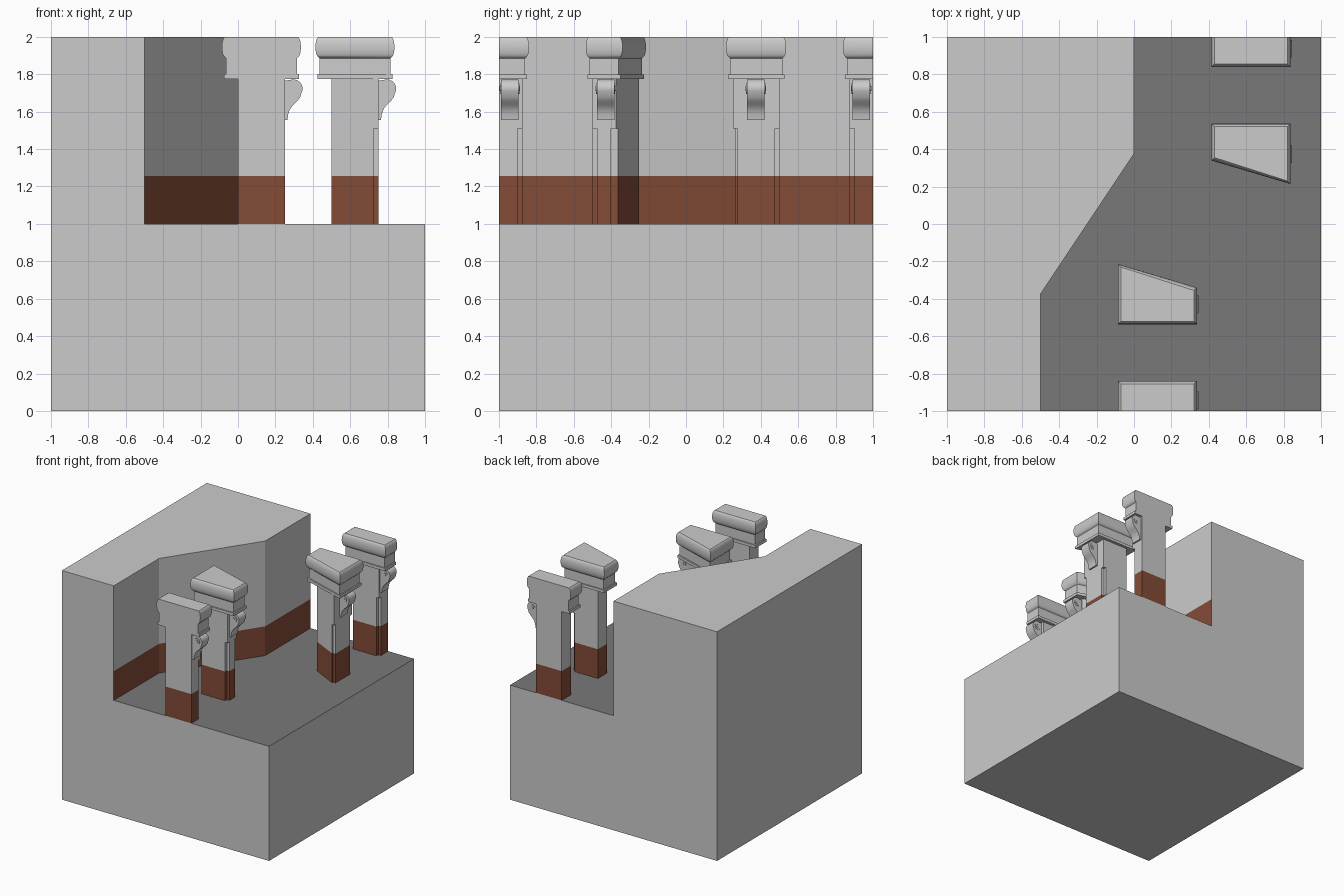
import bpy, bmesh
from math import sin, cos, pi, radians

if "Cube" in bpy.data.objects:
    bpy.data.objects.remove(bpy.data.objects["Cube"])


def material(name, rgb):
    m = bpy.data.materials.new(name)
    m.diffuse_color = (*rgb, 1)
    return m


RED = material("red_paint", (0.127, 0.040, 0.021))
DARK = material("dark_floor", (0.105, 0.105, 0.105))
GREY = material("stone_grey", (0.445, 0.445, 0.445))
for m, k in ((RED, 1.8), (DARK, 1.8), (GREY, 1.8)):
    m.diffuse_color = [c * k for c in m.diffuse_color[:3]] + [1]
BAND, NOTCH_TOP, CAP_Z = 1.255, 1.51, 1.775


def finish(name, bm, smooth=False):
    bmesh.ops.remove_doubles(bm, verts=bm.verts, dist=1e-5)
    bmesh.ops.recalc_face_normals(bm, faces=bm.faces)
    me = bpy.data.meshes.new(name)
    bm.to_mesh(me)
    bm.free()
    for m in (GREY, RED, DARK):
        me.materials.append(m)
    ob = bpy.data.objects.new(name, me)
    bpy.context.collection.objects.link(ob)
    if smooth:
        bpy.ops.object.select_all(action='DESELECT')
        ob.select_set(True)
        bpy.context.view_layer.objects.active = ob
        bpy.ops.object.shade_smooth_by_angle(angle=radians(35))
    return ob


def add_face(bm, pts, mat=0):
    f = bm.faces.new([bm.verts.new(p) for p in pts])
    f.material_index = mat


def loft(name, rings, caps=(True, True), red_spans=(), smooth=False):
    """Skin a stack of equally sized point rings."""
    bm = bmesh.new()
    vs = [[bm.verts.new(p) for p in r] for r in rings]
    n = len(rings[0])
    for k in range(len(vs) - 1):
        for i in range(n):
            j = (i + 1) % n
            f = bm.faces.new((vs[k][i], vs[k][j], vs[k + 1][j], vs[k + 1][i]))
            f.material_index = 1 if k in red_spans else 0
    if caps[0]:
        bm.faces.new(vs[0][::-1])
    if caps[1]:
        bm.faces.new(vs[-1])
    return finish(name, bm, smooth)


def flat(poly, z):
    return [(x, y, z) for x, y in poly]


# Ground block with the stepped wall, its painted skirting and dark floor
path = [(-.5, -1), (-.5, -.375), (0, .375), (0, 1)]
bm = bmesh.new()
add_face(bm, [(-1, -1, 0), (-1, 1, 0), (1, 1, 0), (1, -1, 0)])
add_face(bm, [(-1, -1, 0), (-1, -1, 2), (-1, 1, 2), (-1, 1, 0)])
add_face(bm, [(1, -1, 0), (1, 1, 0), (1, 1, 1), (1, -1, 1)])
for y, x in ((-1, -.5), (1, 0)):
    add_face(bm, [(-1, y, 0), (1, y, 0), (1, y, 1), (x, y, 1),
                  (x, y, BAND), (x, y, 2), (-1, y, 2)])
add_face(bm, flat([(-1, -1)] + path + [(-1, 1)], 2))
add_face(bm, flat([(1, 1), (1, -1)] + path, 1), 2)
for (a, b), (c, d) in zip(path, path[1:]):
    for z0, z1, mat in ((1, BAND, 1), (BAND, 2, 0)):
        add_face(bm, [(a, b, z0), (c, d, z0), (c, d, z1), (a, b, z1)], mat)
finish("ground_and_wall", bm)


def shaft_poly(x0, lo, hi, notched):
    """Footprint; each free corner on the +x side may be notched."""
    x1, n = x0 + .25, .025

    def corner(ys, s):
        if abs(ys[1]) == 1:
            return [(x1, ys[1])]
        side = (x1 - n, ys[1] + (ys[0] - ys[1]) * n / .25)
        inner = (x1 - n, ys[1] + s * n) if notched else (x1, ys[1])
        return [side, inner, (x1, ys[1] + s * n)]
    return ([(x0, lo[0])] + corner(lo, 1) + corner(hi, -1)[::-1] + [(x0, hi[0])])


def cap_poly(x0, lo, hi, d):
    """Footprint grown by d, cut off at the block boundary."""
    e = d + .05
    x1 = x0 + .25
    pts = [(x0 - e, lo[0] - d), (x1 + e, lo[1] - d),
           (x1 + e, hi[1] + d), (x0 - e, hi[0] + d)]
    return [(x, max(-1, min(1, y))) for x, y in pts]


# Capital profile (growth, height): plate, neck, rounded top
CAP = [(.026, CAP_Z), (.026, 1.8), (.015, 1.8), (.015, 1.885), (.019, 1.89)]
CAP += [(.018 + .018 * sin(t), 1.945 - .055 * cos(t))
        for t in (radians(a) for a in range(15, 166, 15))]
CAP += [(.02, 2)]

# Scroll bracket outline (distance from the shaft, height)
CX, CZ, R = .046, 1.723, .049
SCROLL = [(0, 1.555), (.014, 1.555), (.018, 1.585), (.027, 1.612),
          (.044, 1.635), (.066, 1.655), (.083, 1.678)]
SCROLL += [(CX + R * cos(radians(a)), CZ + R * sin(radians(a)))
           for a in range(-30, 106, 15)] + [(0, 1.765)]


def pillar(tag, x0, lo, hi, yc):
    notched = shaft_poly(x0, lo, hi, True)
    full = shaft_poly(x0, lo, hi, False)
    loft(tag + "_shaft", [flat(notched, 1), flat(notched, BAND),
         flat(notched, NOTCH_TOP), flat(full, NOTCH_TOP), flat(full, CAP_Z)],
         (False, False), (0,))
    loft(tag + "_capital", [flat(cap_poly(x0, lo, hi, d), z) for d, z in CAP],
         smooth=True)
    x1 = x0 + .25
    loft(tag + "_bracket", [[(x1 + x, y, z) for x, z in SCROLL]
         for y in (yc - .047, yc + .047)], smooth=True)
    # Stepped scroll eyes on both bracket sides
    for label, r, w in (("ring", .028, .051), ("eye", .013, .055)):
        loft(tag + "_scroll_" + label,
             [[(x1 + CX + r * cos(i * pi / 10), y, CZ + r * sin(i * pi / 10))
               for i in range(20)] for y in (yc - w, yc + w)], smooth=True)


# Four pillars: back and front y of the lower side, then of the upper side
pillar("front_pillar", 0, (-1, -1), (-.875, -.875), -.942)
pillar("front_inner_pillar", 0, (-.5, -.5), (-.25, -.375), -.43)
pillar("back_inner_pillar", .5, (.375, .25), (.5, .5), .373)
pillar("back_pillar", .5, (.875, .875), (1, 1), .936)

for m in bpy.data.materials:
    if m.users and not m.is_grease_pencil:
        m.use_nodes = True
        m.node_tree.nodes["Principled BSDF"].inputs["Base Color"].default_value = m.diffuse_color
